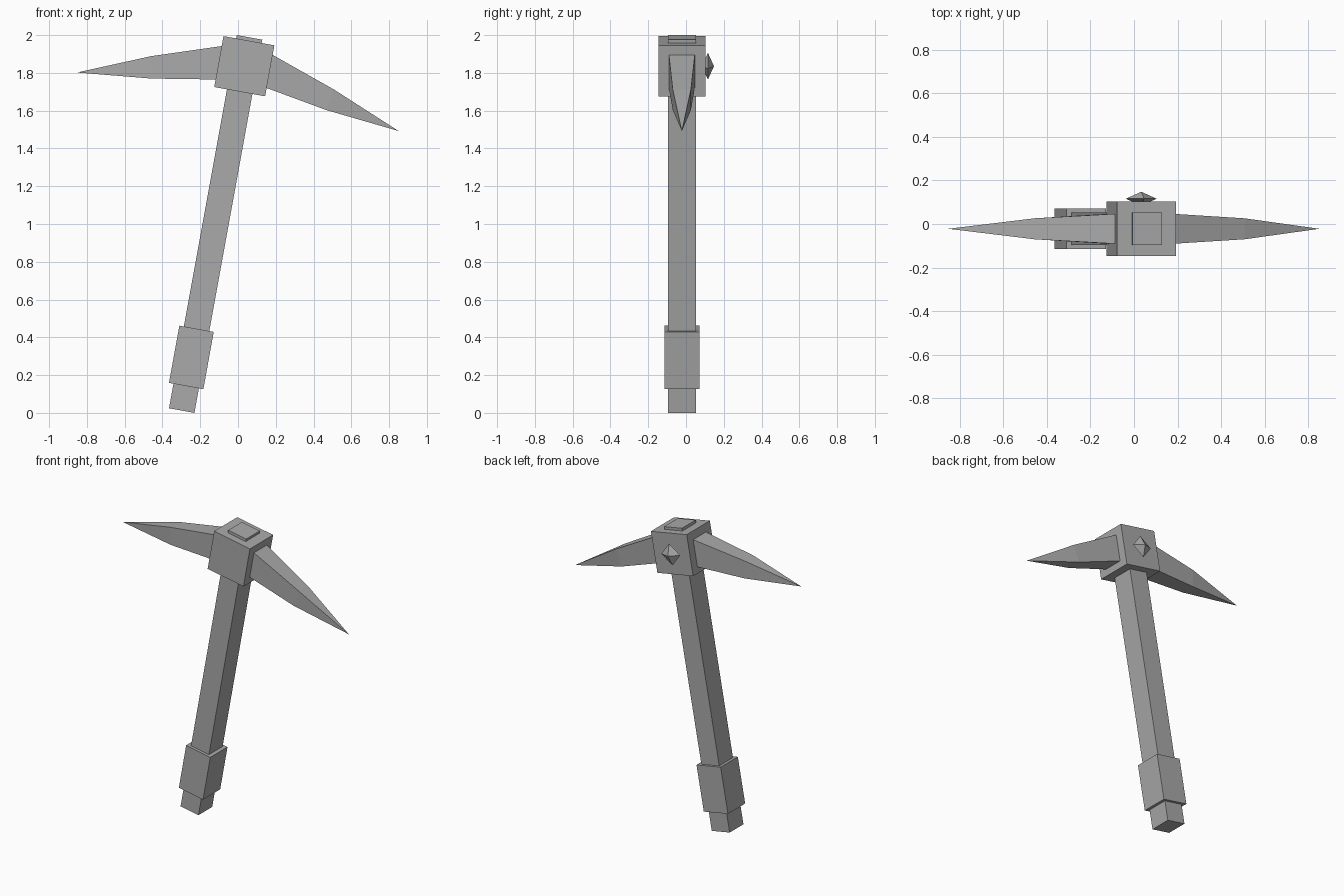
import bpy, bmesh, math
from mathutils import Matrix, Vector

cube = bpy.data.objects.get("Cube")
if cube:
    bpy.data.objects.remove(cube, do_unlink=True)

grey = bpy.data.materials.new("plain_grey")
grey.use_nodes = True
colour = (0.4, 0.4, 0.4, 1)
grey.diffuse_color = colour
grey.node_tree.nodes["Principled BSDF"].inputs["Base Color"].default_value = colour

MID_Y = -0.022
# Leaning frame: local z runs up the handle from its butt
LEAN = Matrix.Translation((-0.298, MID_Y, 0.0123)) @ Matrix.Rotation(math.radians(10.3), 4, 'Y')


def finish(name, bm, matrix=Matrix()):
    bmesh.ops.recalc_face_normals(bm, faces=bm.faces)
    mesh = bpy.data.meshes.new(name)
    bm.to_mesh(mesh)
    bm.free()
    mesh.materials.append(grey)
    obj = bpy.data.objects.new(name, mesh)
    obj.matrix_world = matrix
    bpy.context.collection.objects.link(obj)


def box(name, width, depth, low, high):
    """Box centred on the handle axis, between two heights along it."""
    bm = bmesh.new()
    bmesh.ops.create_cube(bm, size=1)
    bmesh.ops.scale(bm, vec=(width, depth, high - low), verts=bm.verts)
    bmesh.ops.translate(bm, vec=(0, 0, (low + high) / 2), verts=bm.verts)
    finish(name, bm, LEAN)


def spike(name, sections, tip):
    """Four-sided tapering pick: sections are (top xz, bottom xz, half depth)."""
    bm = bmesh.new()
    rings = []
    for (tx, tz), (bx, bz), half in sections:
        corners = [(tx, -half, tz), (tx, half, tz), (bx, half, bz), (bx, -half, bz)]
        rings.append([bm.verts.new(c) for c in corners])
    point = bm.verts.new((tip[0], 0, tip[1]))
    bm.faces.new(rings[0])
    for i in range(4):
        j = (i + 1) % 4
        for a, b in zip(rings, rings[1:]):
            bm.faces.new((a[i], a[j], b[j], b[i]))
        bm.faces.new((rings[-1][i], rings[-1][j], point))
    finish(name, bm, Matrix.Translation((0, MID_Y, 0)))


# Handle passes right through the head and shows above it
box("handle", 0.137, 0.148, 0, 2.008)
box("grip", 0.185, 0.185, 0.132, 0.44)
box("head_block", 0.274, 0.249, 1.716, 1.99)

# Two bent picks
spike("left_pick", [((0.175, 1.9), (0.143, 1.723), 0.069),
                    ((0.508, 1.712), (0.468, 1.603), 0.048)], (0.851, 1.492))
spike("right_pick", [((-0.078, 1.943), (-0.113, 1.765), 0.069),
                     ((-0.458, 1.889), (-0.458, 1.77), 0.048)], (-0.853, 1.802))

# Eight-sided gem half sunk into the back of the head
bm = bmesh.new()
ring = [bm.verts.new(p) for p in ((0.072, 0, 0), (0, 0, 0.072), (-0.072, 0, 0), (0, 0, -0.072))]
for y in (-0.032, 0.032):
    apex = bm.verts.new((0, y, 0))
    for i in range(4):
        bm.faces.new((ring[i], ring[(i + 1) % 4], apex))
finish("back_gem", bm, LEAN @ Matrix.Translation(Vector((0, 0.116 - MID_Y, 1.853))))
